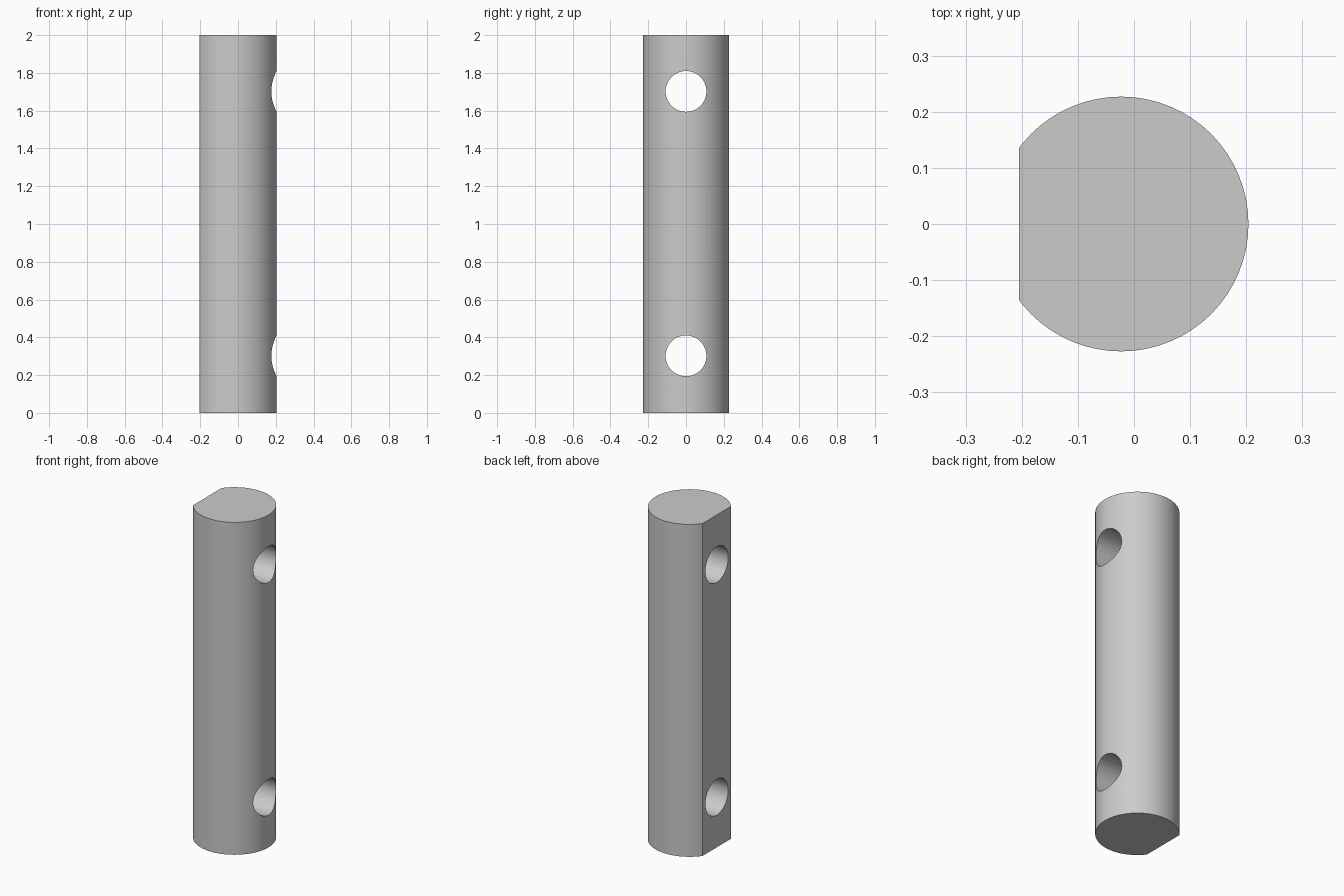
import bpy, bmesh, math

if "Cube" in bpy.data.objects:
    bpy.data.objects.remove(bpy.data.objects["Cube"])

RADIUS, CENTRE_X, FLAT_X, HEIGHT = 0.227, -0.023, -0.205, 2.0
HOLE_RADIUS, HOLE_HEIGHTS = 0.108, (0.302, 1.702)

grey = bpy.data.materials.new("plain grey")
grey.diffuse_color = (0.6, 0.6, 0.6, 1)
grey.use_nodes = True
grey.node_tree.nodes["Principled BSDF"].inputs["Base Color"].default_value = grey.diffuse_color


def add_cylinder(name, radius, depth, location, rotation=(0, 0, 0), sides=64):
    bpy.ops.mesh.primitive_cylinder_add(vertices=sides, radius=radius, depth=depth,
                                        location=location, rotation=rotation)
    obj = bpy.context.object
    obj.name = name
    obj.data.materials.append(grey)
    bpy.ops.object.transform_apply(location=True, rotation=True, scale=True)
    return obj


# Round bar
rod = add_cylinder("rod", RADIUS, HEIGHT, (CENTRE_X, 0, HEIGHT / 2))

# Flat running along the left side
bm = bmesh.new()
bm.from_mesh(rod.data)
bmesh.ops.bisect_plane(bm, geom=bm.verts[:] + bm.edges[:] + bm.faces[:],
                       plane_co=(FLAT_X, 0, 0), plane_no=(-1, 0, 0), clear_outer=True)
bmesh.ops.holes_fill(bm, edges=[e for e in bm.edges if e.is_boundary])
bmesh.ops.recalc_face_normals(bm, faces=bm.faces)
bm.to_mesh(rod.data)
bm.free()

# Two cross holes, drilled from the flat through to the round side
for z in HOLE_HEIGHTS:
    drill = add_cylinder("hole_cutter", HOLE_RADIUS, 1.0, (0, 0, z), (0, math.pi / 2, 0), 48)
    bpy.context.view_layer.objects.active = rod
    cut = rod.modifiers.new("cross hole", 'BOOLEAN')
    cut.operation, cut.solver, cut.object = 'DIFFERENCE', 'EXACT', drill
    bpy.ops.object.modifier_apply(modifier=cut.name)
    bpy.data.objects.remove(drill, do_unlink=True)

# Smooth walls with crisp rims
bpy.ops.object.select_all(action='DESELECT')
rod.select_set(True)
bpy.context.view_layer.objects.active = rod
bpy.ops.object.shade_smooth_by_angle(angle=math.radians(30))
